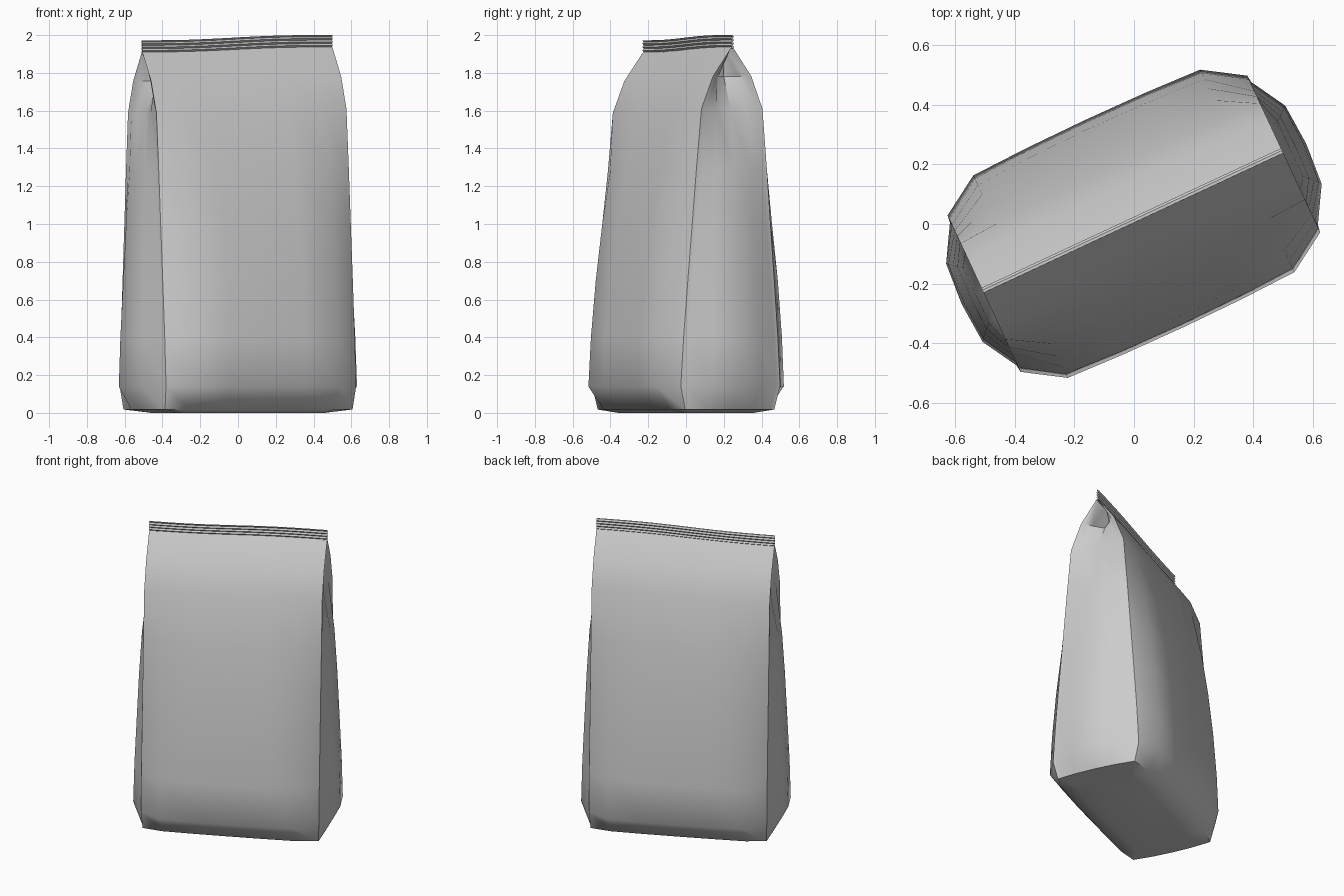
import bpy, bmesh, math

if "Cube" in bpy.data.objects:
    bpy.data.objects.remove(bpy.data.objects["Cube"])

ANGLE = math.radians(25)
HALF = 0.555          # half width of the panels


def place(u, v, z):
    """Bag-local point -> world: slight lean, sloping top, turned about z."""
    t = z / 2
    v += 0.012 * t
    z += t * (0.025 * u - 0.012 * math.cos(u * 5.6 + 1.7) * t ** 4 * 0.4)
    c, s = math.cos(ANGLE), math.sin(ANGLE)
    return (u * c - v * s, u * s + v * c, z)


def finish(name, bm, angle):
    bmesh.ops.recalc_face_normals(bm, faces=bm.faces)
    me = bpy.data.meshes.new(name)
    bm.to_mesh(me)
    bm.free()
    ob = bpy.data.objects.new(name, me)
    bpy.context.collection.objects.link(ob)
    bpy.ops.object.select_all(action='DESELECT')
    ob.select_set(True)
    bpy.context.view_layer.objects.active = ob
    bpy.ops.object.shade_smooth_by_angle(angle=math.radians(angle))
    return ob


def bridge(bm, a, b):
    n = len(a)
    for i in range(n):
        j = (i + 1) % n
        bm.faces.new((a[i], a[j], b[j], b[i]))


# Bag body: z, panel centre v, panel shoulder v, corner v,
#           corner u, gusset mid u, gusset centre u
LEVELS = [
    (0.000, 0.20, 0.20, 0.18, 0.42, 0.42, 0.42),
    (0.018, 0.29, 0.285, 0.26, 0.548, 0.562, 0.566),
    (0.14, 0.385, 0.375, 0.29, HALF, 0.628, 0.638),
    (0.40, 0.375, 0.362, 0.275, HALF, 0.622, 0.630),
    (0.70, 0.350, 0.336, 0.252, HALF, 0.610, 0.615),
    (1.00, 0.312, 0.300, 0.228, HALF, 0.598, 0.602),
    (1.28, 0.262, 0.255, 0.206, HALF, 0.582, 0.582),
    (1.60, 0.188, 0.186, 0.178, HALF, 0.548, 0.535),
    (1.77, 0.116, 0.116, 0.112, HALF, 0.505, 0.450),
    (1.92, 0.006, 0.006, 0.006, HALF, 0.445, 0.330),
]


def ring(z, pc, ps, e, cu, gm, gc):
    tuck = min(0.025, e * 0.3)
    q = [(0, pc), (0.22, pc * 0.75 + ps * 0.25), (0.42, ps), (cu, e),
         (cu + 0.003 if z < 1.5 else cu - 0.008, e - tuck), (gm, e * 0.5), (gc, 0)]
    right = q + [(u, -v) for u, v in q[-2::-1]]
    return right + [(-u, v) for u, v in right[-2:0:-1]]


bm = bmesh.new()
rings = []
for lv in LEVELS:
    rings.append([bm.verts.new(place(u, v, lv[0])) for u, v in ring(*lv)])
for a, b in zip(rings, rings[1:]):
    bridge(bm, a, b)
bm.faces.new(rings[0])
finish("bag_body", bm, 45)

# Crimped top seal: zigzag strip swept along the width
RIDGES = 4
Z0, Z1 = 1.915, 1.987
steps = RIDGES * 2
zig = [(0.005 if i % 2 else -0.003, Z0 + (Z1 - Z0) * i / steps) for i in range(steps + 1)]
profile = [(v + 0.005, z) for v, z in zig] + [(v - 0.005, z) for v, z in reversed(zig)]
bm = bmesh.new()
cols = []
for k in range(13):
    u = -HALF + 2 * HALF * k / 12
    cols.append([bm.verts.new(place(u, v, z)) for v, z in profile])
for a, b in zip(cols, cols[1:]):
    bridge(bm, a, b)
bm.faces.new(cols[0])
bm.faces.new(cols[-1])
finish("crimped_seal", bm, 30)
